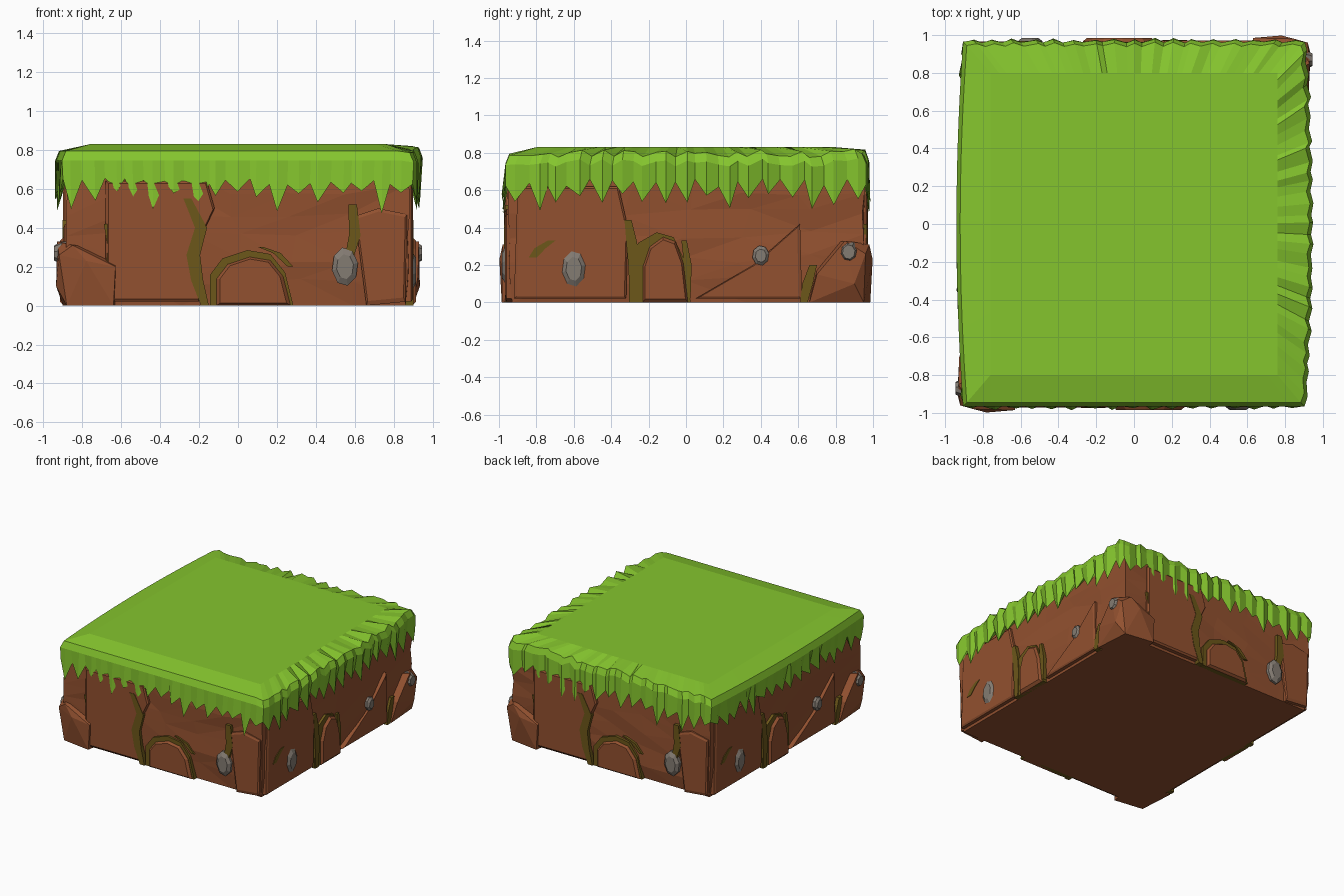
import bpy, bmesh, math, random
from mathutils import Vector

if "Cube" in bpy.data.objects:
    bpy.data.objects.remove(bpy.data.objects["Cube"])

random.seed(7)


def material(name, rgb):
    m = bpy.data.materials.new(name)
    m.diffuse_color = (*rgb, 1)
    m.use_nodes = True
    m.node_tree.nodes["Principled BSDF"].inputs["Base Color"].default_value = m.diffuse_color
    return m


GRASS = material("grass green", (0.235, 0.56, 0.027))
SOIL = material("soil brown", (0.29, 0.082, 0.029))
MOSS = material("crack olive", (0.15, 0.095, 0.01))
STONE = material("stone grey", (0.23, 0.20, 0.17))

HX, HY = 0.885, 0.955          # half size of the soil block


def finish(name, bm, mat):
    bmesh.ops.recalc_face_normals(bm, faces=bm.faces)
    me = bpy.data.meshes.new(name)
    bm.to_mesh(me)
    bm.free()
    me.materials.append(mat)
    ob = bpy.data.objects.new(name, me)
    bpy.context.collection.objects.link(ob)
    return ob


def on_wall(wall, s, u, z, d):
    """Wall coordinates to world; s = -1 turns the point half a turn."""
    p = (u, -HY - d, z) if wall == "front" else (HX + d, u, z)
    return Vector((p[0] * s, p[1] * s, p[2]))


def relief(name, wall, outline, depth, mat, inset=1.0):
    """Raised plate or lump on a wall, repeated on the opposite wall."""
    cu = sum(p[0] for p in outline) / len(outline)
    cz = sum(p[1] for p in outline) / len(outline)
    for s in (1, -1):
        bm = bmesh.new()
        back = [bm.verts.new(on_wall(wall, s, u, z, -0.03)) for u, z in outline]
        edge = [bm.verts.new(on_wall(wall, s, u, z, depth * 0.4)) for u, z in outline]
        face = [bm.verts.new(on_wall(wall, s, cu + (u - cu) * inset,
                                     max(0, cz + (z - cz) * inset), depth))
                for u, z in outline]
        n = len(outline)
        for lo, hi in ((back, edge), (edge, face)):
            for i in range(n):
                j = (i + 1) % n
                bm.faces.new((lo[i], lo[j], hi[j], hi[i]))
        bm.faces.new(face)
        bm.faces.new(back[::-1])
        opposite = {"front": "back", "right": "left"}[wall]
        finish(f"{name}_{wall if s == 1 else opposite}", bm, mat)


def ellipse(u, z, ru, rz, n=8, turn=0.2):
    return [(u + ru * math.cos(turn + i * math.tau / n),
             z + rz * math.sin(turn + i * math.tau / n)) for i in range(n)]


def arch(u, w, h, g=0.0):
    """Rough arch standing on the ground; g widens it."""
    w, h = w + g, h + g
    return [(u - w, 0), (u - w, h * 0.55), (u - w * 0.7, h * 0.85), (u - w * 0.1, h),
            (u + w * 0.45, h * 0.93), (u + w * 0.8, h * 0.6), (u + w, 0)]


def ribbon(path, w):
    """Tapering crack outline along a path."""
    n = len(path)
    ws = [w * (0.35 + 0.65 * math.sin(math.pi * (i + 0.6) / (n + 0.2))) for i in range(n)]
    return ([(u - a, z) for (u, z), a in zip(path, ws)] +
            [(u + a, z) for (u, z), a in zip(path[::-1], ws[::-1])])


# Soil block: faceted, roughened inwards only
bm = bmesh.new()
bmesh.ops.create_cube(bm, size=2)
bmesh.ops.subdivide_edges(bm, edges=bm.edges[:], cuts=5, use_grid_fill=True)
for v in bm.verts:
    x, y, z = v.co
    ground, roof = z < -0.99, z > 0.99
    dent = 0.025 if ground else random.uniform(0, 0.018)
    shift = 0 if ground or roof else random.uniform(-0.04, 0.04)
    v.co.x = x * HX - (math.copysign(dent, x) if abs(x) > 0.99 else -shift)
    v.co.y = y * HY - (math.copysign(dent, y) if abs(y) > 0.99 else -shift)
    v.co.z = (z + 1) * 0.36 + shift * 0.7
bmesh.ops.triangulate(bm, faces=bm.faces[:])
finish("soil_block", bm, SOIL)

# Raised soil panels and rocks
relief("soil_panel", "front", [(-0.68, 0.02), (-0.68, 0.64), (-0.16, 0.64), (-0.12, 0.5),
                               (-0.2, 0.33), (-0.2, 0.02)], 0.016, SOIL, 0.96)
relief("soil_ledge", "front", [(0.66, 0.0), (0.6, 0.46), (0.72, 0.5), (0.87, 0.47),
                               (0.86, 0.02)], 0.012, SOIL, 0.92)
relief("soil_panel", "right", [(-0.92, 0.02), (-0.9, 0.62), (-0.36, 0.62), (-0.31, 0.4),
                               (-0.32, 0.02)], 0.014, SOIL, 0.96)
relief("soil_wedge", "right", [(0.05, 0.02), (0.36, 0.2), (0.61, 0.42), (0.62, 0.02)],
       0.012, SOIL, 0.92)
relief("arch_rim", "front", arch(0.07, 0.19, 0.26, 0.025), 0.009, MOSS)
relief("arch_rock", "front", arch(0.08, 0.19, 0.25), 0.03, SOIL, 0.9)
relief("arch_rim", "right", arch(-0.14, 0.14, 0.35, 0.025), 0.009, MOSS)
relief("arch_rock", "right", arch(-0.11, 0.12, 0.35), 0.03, SOIL, 0.9)

# Olive cracks
relief("long_crack", "front", ribbon([(-0.17, 0), (-0.21, 0.13), (-0.23, 0.26),
                                      (-0.19, 0.4), (-0.26, 0.55)], 0.035), 0.019, MOSS)
relief("stone_crack", "front", ribbon([(0.57, 0.24), (0.6, 0.36), (0.59, 0.52)], 0.03),
       0.014, MOSS)
relief("short_crack", "front", ribbon([(0.12, 0.3), (0.2, 0.27), (0.27, 0.2)], 0.02), 0.006, MOSS)
relief("edge_crack", "front", ribbon([(-0.67, 0.2), (-0.655, 0.3), (-0.68, 0.42)], 0.014),
       0.012, MOSS)
relief("long_crack", "right", ribbon([(-0.28, 0), (-0.28, 0.2), (-0.29, 0.32),
                                      (-0.31, 0.44)], 0.03), 0.016, MOSS)
relief("arch_crack", "right", ribbon([(0.01, 0.02), (0.01, 0.2), (-0.01, 0.33)], 0.02), 0.01, MOSS)
relief("base_crack", "right", ribbon([(0.63, 0), (0.65, 0.1), (0.68, 0.2)], 0.028), 0.014, MOSS)
relief("spot_crack", "right", ribbon([(-0.82, 0.24), (-0.78, 0.29), (-0.72, 0.33)], 0.03),
       0.018, MOSS)

# Corner boulders at front left and back right
for s, where in ((1, "back_right"), (-1, "front_left")):
    bm = bmesh.new()
    for x, y, z in [(0.64, 0.985, 0), (0.63, 0.985, 0.2), (0.78, 0.998, 0.23),
                    (0.85, 0.98, 0.31), (0.92, 0.96, 0.26), (0.93, 0.85, 0.33),
                    (0.935, 0.9, 0.1), (0.925, 0.7, 0.15), (0.9, 0.66, 0),
                    (0.88, 0.95, 0), (0.6, 0.7, 0), (0.6, 0.7, 0.3)]:
        bm.verts.new((x * s, y * s, z))
    bmesh.ops.convex_hull(bm, input=bm.verts[:])
    finish("corner_boulder_" + where, bm, SOIL)

# Stones set in the soil
relief("big_stone", "front", ellipse(0.55, 0.2, 0.068, 0.1), 0.03, STONE, 0.65)
relief("big_stone", "right", ellipse(-0.6, 0.18, 0.066, 0.1), 0.03, STONE, 0.65)
relief("small_stone", "right", ellipse(0.4, 0.25, 0.046, 0.055), 0.025, STONE, 0.65)
relief("boulder_stone", "right", ellipse(0.87, 0.27, 0.052, 0.06), 0.06, STONE, 0.65)

# Grass cap: rings of points around the block, the lowest one a zigzag of blades
TEETH = 17
SIDES = [((0, -1), (1, 0)), ((1, 0), (0, 1)), ((0, 1), (-1, 0)), ((-1, 0), (0, -1))]
bm = bmesh.new()
rings = [[] for _ in range(5)]
for k, (nrm, tan) in enumerate(SIDES):
    tufted = k in (1, 2)                      # right and back rims are ragged
    for i in range(TEETH * 2):
        t = -1 + i / TEETH
        tip = i % 2 == 1
        if i > 0:
            t += random.uniform(-0.016, 0.016)
        bow = 0.035 * (1 - t * t) if k in (1, 3) else 0.0   # long sides bulge slightly
        blade = random.uniform(0.012, 0.03) if tip else random.uniform(-0.012, 0.0)
        drop = random.uniform(0.53, 0.59) if tip else random.uniform(0.61, 0.66)
        if tip and random.random() < 0.2:
            drop -= 0.06
        rag = blade if tufted else 0.0
        rz = random.uniform(-0.02, 0.025) if tufted else 0.0

        def point(hx, hy, out, z):
            x = (nrm[0] + tan[0] * t) * hx + nrm[0] * out
            y = (nrm[1] + tan[1] * t) * hy + nrm[1] * out
            return bm.verts.new((x, y, z))

        rings[0].append(point(0.76, 0.80, 0.0, 0.83))
        rings[1].append(point(0.885, 0.945, bow + rag * 0.6, 0.795 + rz))
        rings[2].append(point(0.905, 0.965, bow + rag * 0.5, 0.745 + rz))
        rings[3].append(point(0.9, 0.965, bow * 0.6 + blade * 0.7, drop))
        rings[4].append(point(0.87, 0.94, 0.0, 0.68))
n = len(rings[0])
for hi, lo in zip(rings, rings[1:]):
    for i in range(n):
        j = (i + 1) % n
        bm.faces.new((hi[i], lo[i], lo[j], hi[j]))
bm.faces.new(rings[0])
bm.faces.new(rings[4][::-1])
finish("grass_cap", bm, GRASS)
